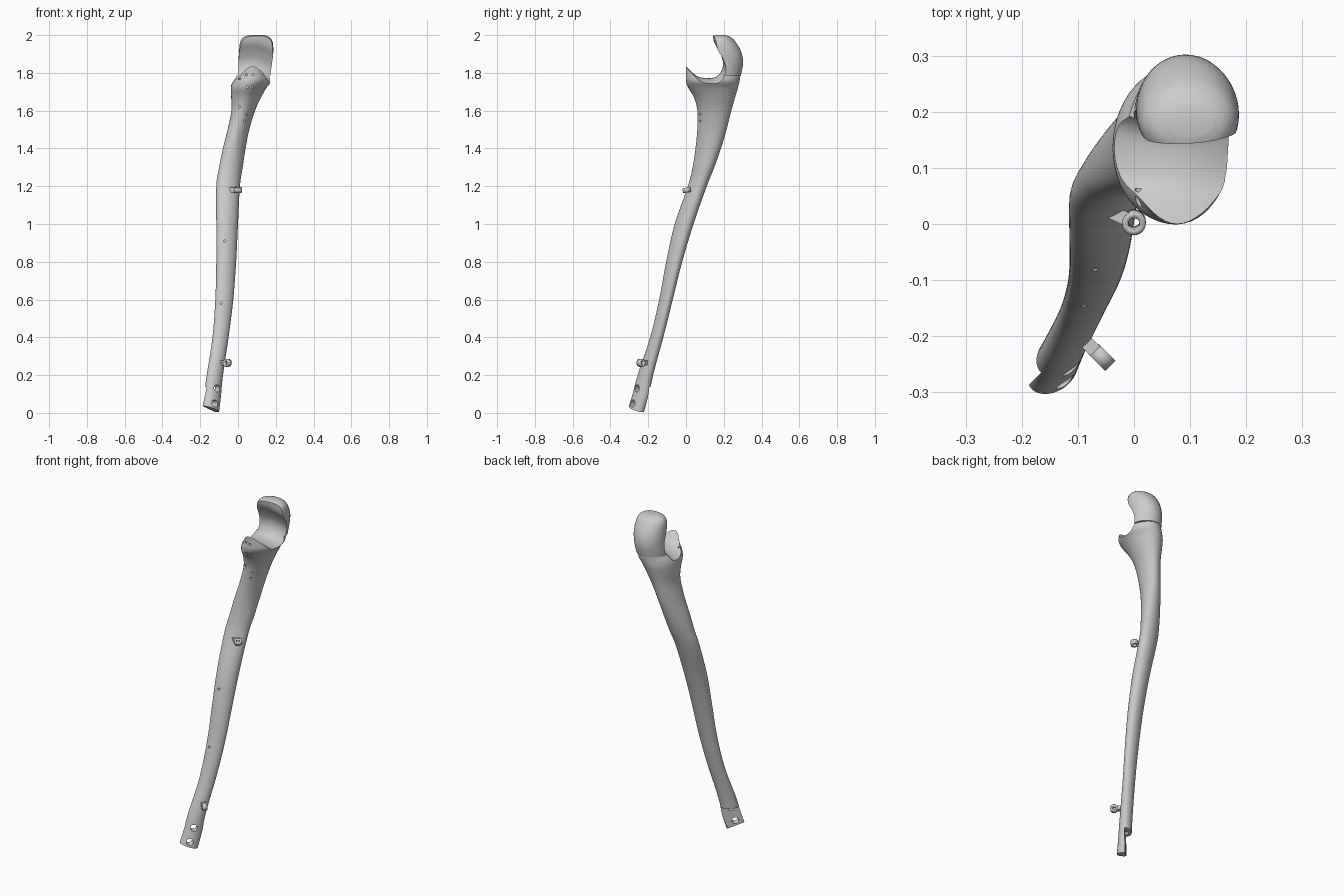
import bpy, bmesh, math
from mathutils import Vector

if "Cube" in bpy.data.objects:
    bpy.data.objects.remove(bpy.data.objects["Cube"])

bone = bpy.data.materials.new("bone_grey")
bone.use_nodes = True
bone.diffuse_color = (0.6, 0.6, 0.6, 1)
bone.node_tree.nodes["Principled BSDF"].inputs["Base Color"].default_value = bone.diffuse_color

U = Vector((1, 1, 0)).normalized()    # across the flat of the lower end
V = Vector((1, -1, 0)).normalized()   # out of the flat of the lower end


def catmull(rows, steps):
    """Smooth curve through rows of values."""
    out = []
    for i in range(len(rows) - 1):
        quad = zip(rows[max(i - 1, 0)], rows[i], rows[i + 1], rows[min(i + 2, len(rows) - 1)])
        quad = list(quad)
        for s in range(steps):
            t = s / steps
            out.append([b + 0.5 * t * (c - a + t * (2 * a - 5 * b + 4 * c - d + t * (3 * (b - c) + d - a)))
                        for a, b, c, d in quad])
    return out + [list(rows[-1])]


def skin(name, rings):
    """Closed skin over a list of point rings."""
    bm = bmesh.new()
    loops = [[bm.verts.new(p) for p in ring] for ring in rings]
    n = len(loops[0])
    for low, high in zip(loops, loops[1:]):
        for i in range(n):
            j = (i + 1) % n
            bm.faces.new((low[i], low[j], high[j], high[i]))
    bm.faces.new(loops[0])
    bm.faces.new(loops[-1])
    bmesh.ops.recalc_face_normals(bm, faces=bm.faces)
    mesh = bpy.data.meshes.new(name)
    bm.to_mesh(mesh)
    bm.free()
    mesh.materials.append(bone)
    obj = bpy.data.objects.new(name, mesh)
    bpy.context.collection.objects.link(obj)
    return obj


def section(z, x0, x1, y0, y1, n=48):
    """Skewed oval that fills the given box; the lowest ones tilt."""
    skew = 0.3 * min(max((1.8 - z) / 0.4, 0), 1)
    tilt = 0.36 * max(0, 1 - z / 0.3)
    pts = []
    for i in range(n):
        a = math.tau * i / n
        off = Vector(((x1 - x0) / 2 * math.cos(a), (y1 - y0) / 2 * math.sin(a + skew), 0))
        pts.append(off + Vector(((x0 + x1) / 2, (y0 + y1) / 2, z - tilt * off.dot(U))))
    return pts


def activate(obj):
    bpy.ops.object.select_all(action='DESELECT')
    obj.select_set(True)
    bpy.context.view_layer.objects.active = obj


def cut(obj, cutter, keep=False):
    cutter.hide_render = True
    mod = obj.modifiers.new("cut", 'BOOLEAN')
    mod.operation, mod.solver, mod.object = 'DIFFERENCE', 'EXACT', cutter
    activate(obj)
    bpy.ops.object.modifier_apply(modifier=mod.name)
    if not keep:
        bpy.data.objects.remove(cutter)


def rod(name, centre, axis, radius, depth, fill='NGON'):
    bpy.ops.mesh.primitive_cylinder_add(vertices=24, radius=radius, depth=depth, location=centre,
                                        end_fill_type=fill,
                                        rotation=Vector(axis).to_track_quat('Z', 'Y').to_euler())
    obj = bpy.context.object
    obj.name = name
    obj.data.materials.append(bone)
    return obj


def block(name, centre, size, turn=0):
    bpy.ops.mesh.primitive_cube_add(size=1, location=centre, rotation=(0, 0, turn))
    obj = bpy.context.object
    obj.name, obj.scale = name, size
    obj.data.materials.append(bone)
    bpy.context.view_layer.update()
    return obj


# Shaft with the front process: height, x range, y range
shaft_rows = [
    (0.02, -0.19, -0.10, -0.303, -0.222), (0.1, -0.178, -0.09, -0.28, -0.195),
    (0.2, -0.165, -0.08, -0.255, -0.175), (0.4, -0.135, -0.05, -0.19, -0.12),
    (0.6, -0.12, -0.025, -0.142, -0.07), (0.8, -0.115, -0.01, -0.105, -0.02),
    (1.0, -0.115, 0, -0.06, 0.04), (1.2, -0.115, 0.01, 0.01, 0.11),
    (1.3, -0.1, 0.025, 0.035, 0.15), (1.4, -0.08, 0.04, 0.05, 0.185),
    (1.5, -0.055, 0.06, 0.06, 0.215), (1.6, -0.035, 0.09, 0.06, 0.24),
    (1.67, -0.036, 0.122, 0.042, 0.26), (1.72, -0.038, 0.15, 0.012, 0.275),
    (1.755, -0.03, 0.175, 0, 0.283), (1.79, -0.012, 0.17, 0, 0.288),
    (1.86, 0, 0.15, 0, 0.29)]
shaft = skin("shaft", [section(*r) for r in catmull(shaft_rows, 4)])

# Hooked upper end
hook_rows = [
    (1.785, 0, 0.172, 0.1, 0.29), (1.85, 0.003, 0.18, 0.1, 0.302),
    (1.91, 0.005, 0.187, 0.1, 0.293), (1.965, 0.012, 0.183, 0.11, 0.262),
    (1.99, 0.03, 0.165, 0.13, 0.235), (2.0, 0.06, 0.14, 0.155, 0.21)]
hook = skin("upper_hook", [section(*r) for r in catmull(hook_rows, 4)])

# Saddle-shaped joint notch, with a ridge down the middle
notch_curve = catmull([(-0.01, 1.845), (0.02, 1.815), (0.07, 1.778), (0.15, 1.775), (0.187, 1.81),
                       (0.195, 1.86), (0.175, 1.915), (0.148, 1.965), (0.14, 2.02)], 4)
notch_profile = [(-0.2, 1.86)] + notch_curve + [(0.14, 2.2), (-0.2, 2.2)]
stations = []
for i in range(21):
    x = -0.09 + 0.016 * i
    bend = min(((x - 0.07) / 0.1) ** 2, 1.5)
    stations.append([(x, y + 0.015 * bend, z - 0.03 * bend) for y, z in notch_profile])
notch = skin("notch_cutter", stations)
cut(hook, notch, keep=True)
cut(shaft, notch)
cut(shaft, block("seat_cutter", (0.1, 0.305, 1.885), (0.6, 0.3, 0.2)))

# Pin holes in the front of the shaft
pins = [(-0.07, 0.91), (-0.09, 0.58), (0.008, 1.77), (0.045, 1.79), (0.08, 1.79), (0.05, 1.725),
        (0.077, 1.725), (0.008, 1.62), (0.045, 1.58), (0.035, 1.545)]
bpy.context.view_layer.update()
hits = [shaft.ray_cast(Vector((x, -1, z)), Vector((0, 1, 0))) for x, z in pins]
for found, place, normal, index in hits:
    if found:
        cut(shaft, rod("pin_cutter", place, (0, 1, 0), 0.006, 0.05))

# Lower end: half of the thickness cut away, two fixing holes
cut(shaft, block("step_cutter", V * -0.08 + U * -0.28 + Vector((0, 0, 0.02)),
                 (0.3, 0.4, 0.24), -math.pi / 4))
for centre in ((-0.105, -0.265, 0.13), (-0.12, -0.285, 0.05)):
    cut(shaft, rod("fixing_cutter", centre, V, 0.019, 0.12))


# Small eyelets on the shaft
def eyelet(name, centre, axis, toward):
    ring = rod(name + "_ring", centre, axis, 0.021, 0.026, 'NOTHING')
    wall = ring.modifiers.new("wall", 'SOLIDIFY')
    wall.thickness, wall.offset = 0.011, -1
    tab_centre = Vector(centre) + Vector(toward) * 0.03
    block(name + "_tab", tab_centre, (0.03, 0.024, 0.024), math.atan2(toward[1], toward[0]))
    return ring


rings = [eyelet("middle_eyelet", (0, 0.003, 1.18), (0, -0.2, 1), Vector((-0.9, 0.4, 0))),
         eyelet("lower_eyelet", (-0.057, -0.238, 0.265), U, -V)]

for obj in [shaft, hook] + rings:
    activate(obj)
    bpy.ops.object.shade_smooth_by_angle(angle=math.radians(38))
